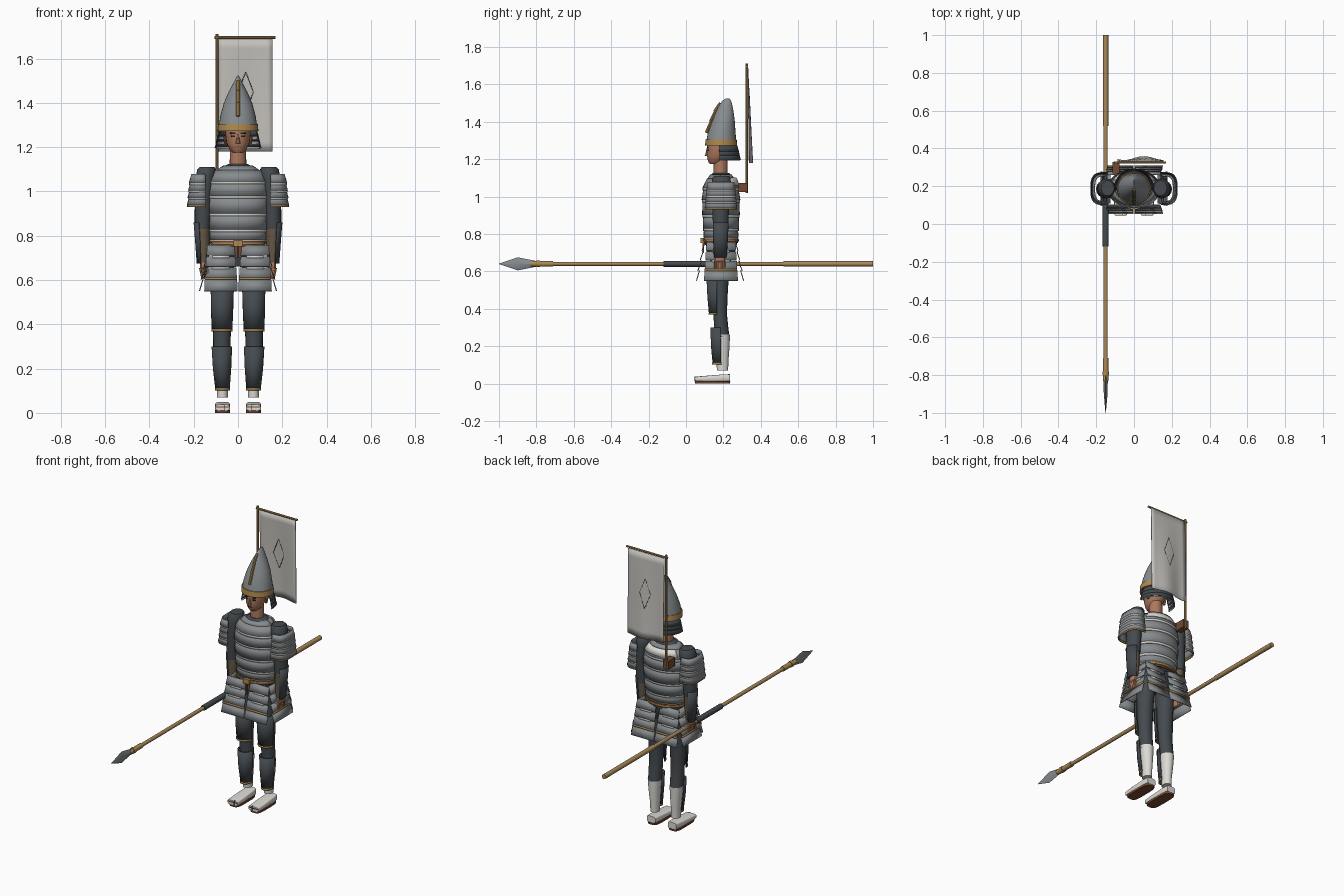
import bpy, bmesh
from math import sin, cos, radians, pi, copysign
from mathutils import Matrix, Vector

if "Cube" in bpy.data.objects:
    bpy.data.objects.remove(bpy.data.objects["Cube"])


def material(name, r, g, b):
    m = bpy.data.materials.new(name)
    m.use_nodes = True
    m.diffuse_color = (r, g, b, 1)
    m.node_tree.nodes["Principled BSDF"].inputs["Base Color"].default_value = (r, g, b, 1)
    return m


steel = material("steel", .24, .26, .27)
dark = material("dark cloth", .058, .068, .077)
gold = material("gold trim", .42, .25, .08)
wood = material("pale wood", .40, .25, .10)
white = material("white cloth", .72, .70, .66)
banner_grey = material("banner cloth", .55, .53, .50)
skin = material("skin", .42, .19, .11)
brown = material("brown leather", .17, .065, .03)
sleeve = material("brown sleeve", .13, .095, .06)
black = material("black", .015, .014, .014)

parts = []
ALONG_Y = Matrix.Rotation(pi / 2, 4, 'X')   # section height t becomes y = -t


def finish(name, bm, mat, thick=0):
    bmesh.ops.recalc_face_normals(bm, faces=bm.faces)
    mesh = bpy.data.meshes.new(name)
    bm.to_mesh(mesh)
    bm.free()
    mesh.materials.append(mat)
    ob = bpy.data.objects.new(name, mesh)
    bpy.context.collection.objects.link(ob)
    if thick:
        mod = ob.modifiers.new("Thickness", 'SOLIDIFY')
        mod.thickness = thick
        mod.offset = 0
    parts.append(ob)
    return ob


def loft(name, mat, sections, arc=None, n=20, p=2, s=1, thick=.005, matrix=None):
    """Skin rings (x, y, z, rx, ry); an arc gives an open, thickened shell."""
    bm = bmesh.new()
    a0, a1 = arc or (0, 360)
    count = n + 1 if arc else n
    rings = []
    for x, y, z, rx, ry in sections:
        ring = []
        for i in range(count):
            a = radians(a0 + (a1 - a0) * i / n)
            c, d = cos(a), sin(a)
            v = Vector((s * (x + rx * copysign(abs(c) ** (2 / p), c)),
                        y + ry * copysign(abs(d) ** (2 / p), d), z))
            ring.append(bm.verts.new(matrix @ v if matrix else v))
        rings.append(ring)
    for low, high in zip(rings, rings[1:]):
        for i in range(n):
            j = (i + 1) % count
            bm.faces.new((low[i], low[j], high[j], high[i]))
    if not arc:
        bm.faces.new(rings[0])
        bm.faces.new(rings[-1])
    return finish(name, bm, mat, thick if arc else 0)


def rod(name, mat, a, b, r, n=10):
    a, b = Vector(a), Vector(b)
    bm = bmesh.new()
    bmesh.ops.create_cone(bm, cap_ends=True, segments=n, radius1=r, radius2=r, depth=(b - a).length)
    rot = (b - a).to_track_quat('Z', 'Y').to_matrix().to_4x4()
    bm.transform(Matrix.Translation((a + b) / 2) @ rot)
    return finish(name, bm, mat)


def box(name, mat, centre, size):
    bm = bmesh.new()
    bmesh.ops.create_cube(bm, size=1)
    bm.transform(Matrix.Translation(centre) @ Matrix.Diagonal((*size, 1)))
    return finish(name, bm, mat)


def plate(name, mat, base, out, z0, z1, o0, o1, w0, w1, thick=.005):
    """Tilted flat plate: offsets o along 'out', widths w across it."""
    out = Vector(out)
    side = Vector((-out.y, out.x, 0))
    bm = bmesh.new()
    bm.faces.new([bm.verts.new(Vector((*base, z)) + out * o + side * w / 2)
                  for z, o, w in ((z0, o0, -w0), (z0, o0, w0), (z1, o1, w1), (z1, o1, -w1))])
    return finish(name, bm, mat, thick)


CY = .187   # depth of the body centre line

# Torso: dark under-layer, overlapping steel bands, white lacing under each edge
loft("pelvis", dark, [(0, CY, .66, .08, .06), (0, CY, .70, .11, .075), (0, CY, .78, .12, .085)])
loft("torso", dark, [(0, CY, .74, .112, .085), (0, CY, .98, .128, .09), (0, CY, 1.06, .118, .082),
                     (0, CY, 1.10, .085, .068), (0, CY, 1.125, .042, .045)], n=28)
edges = [.78, .828, .90, .98, 1.045, 1.095]
widths = [.125, .13, .135, .139, .133, .108]
for i in range(5):
    lo, hi, w, w2 = edges[i], edges[i + 1], widths[i], widths[i + 1]
    loft(f"chest_band_{i}", steel, [(0, CY, lo, w, w * .73), (0, CY, hi, w2 - .006, w2 * .73 - .006)],
         arc=(0, 360), n=32)
    loft(f"chest_lacing_{i}", white, [(0, CY, lo - .012, w - .002, w * .73 - .002),
                                      (0, CY, lo + .004, w - .002, w * .73 - .002)], arc=(0, 360), n=32)
loft("collar_yoke", steel, [(0, CY, 1.09, .102, .074), (0, CY, 1.115, .065, .056)], arc=(0, 360), n=28)
loft("back_yoke", white, [(0, CY, 1.06, .128, .098), (0, CY, 1.10, .098, .080)], arc=(30, 150))
loft("belt", brown, [(0, CY, .752, .124, .092), (0, CY, .776, .126, .094)], n=28)
loft("belt_cord", gold, [(0, CY, .762, .129, .097), (0, CY, .77, .129, .097)], n=28)
box("belt_knot", gold, (0, .088, .765), (.04, .02, .028))
for s in (-1, 1):
    box("belt_end", brown, (s * .009, .092, .73), (.012, .008, .06))

# Head and face
loft("neck", skin, [(0, .185, 1.10, .038, .038), (0, .185, 1.22, .036, .036)])
loft("head", skin, [(0, .155, 1.175, .022, .028), (0, .163, 1.19, .038, .046), (0, .172, 1.22, .052, .06),
                    (0, .178, 1.26, .057, .066), (0, .18, 1.31, .057, .066)], n=24)
loft("nose", skin, [(0, .11, 1.217, .011, .011), (0, .113, 1.225, .009, .01), (0, .117, 1.26, .004, .006)], n=8)
box("mouth", brown, (0, .115, 1.204), (.026, .006, .004))
for s in (-1, 1):
    box("eye", black, (s * .022, .118, 1.249), (.018, .008, .006))
    box("eyebrow", black, (s * .023, .117, 1.263), (.024, .008, .005))
    loft("ear", skin, [(.057, .19, 1.215, .005, .009), (.06, .19, 1.25, .007, .014)], s=s, n=8)

# Helmet: tall narrowing bowl, brow band, front ridge and neck guard
loft("helmet", steel, [(0, .188, 1.285, .088, .082), (0, .191, 1.34, .08, .074), (0, .2, 1.4, .064, .061),
                       (0, .207, 1.45, .042, .048), (0, .213, 1.495, .018, .033), (0, .219, 1.515, .008, .02),
                       (0, .222, 1.524, .002, .01)], n=28)
loft("helmet_brow_band", gold, [(0, .188, 1.272, .092, .086), (0, .188, 1.305, .09, .083)], n=28)
ridge = [(.19, 1.5), (.163, 1.455), (.14, 1.4), (.118, 1.34)]
for (ya, za), (yb, zb) in zip(ridge, ridge[1:]):
    rod("helmet_ridge", gold, (0, ya - .006, za), (0, yb - .01, zb), .008, 8)
for i in range(3):
    z, r = 1.262 - i * .022, .088 + i * .005
    loft(f"neck_guard_{i}", dark, [(0, CY, z - .022, r + .006, r + .006), (0, CY, z + .012, r - .004, r - .004)],
         arc=(-5, 185))
    loft(f"neck_guard_lacing_{i}", white, [(0, CY, z - .026, r + .002, r + .002), (0, CY, z - .018, r + .002, r + .002)],
         arc=(-5, 185), thick=.004)

for s, side in ((1, "left"), (-1, "right")):
    # Arms and hands
    loft(f"{side}_upper_arm", dark, [(.16, .185, .83, .036, .04), (.155, .185, .96, .04, .046),
                                     (.147, .188, 1.06, .045, .053), (.142, .19, 1.10, .042, .048),
                                     (.14, .19, 1.11, .034, .04)], s=s)
    loft(f"{side}_forearm", sleeve, [(.156, .182, .68, .024, .03), (.157, .183, .76, .03, .036),
                                     (.16, .185, .85, .034, .038)], s=s)
    loft(f"{side}_arm_guard", dark, [(.156, .182, .675, .028, .034), (.157, .183, .77, .034, .04),
                                     (.16, .185, .86, .038, .042)], arc=(-65, 75), s=s)
    loft(f"{side}_hand", skin, [(.152, .18, .605, .012, .022), (.152, .18, .64, .02, .03),
                                (.155, .182, .69, .018, .024)], n=12, p=3, s=s)
    for i in range(4):
        y = .157 + i * .015
        rod(f"{side}_finger", skin, (s * .168, y, .655), (s * .158, y, .61), .008, 8)

    # Shoulder armour in four curved rows
    for i in range(4):
        z, g = 1.07 - i * .033, i * .003
        row = [(.158, CY, z - .033, .062 + g, .076 + g), (.158, CY, z + .008, .05 + g, .068 + g)]
        loft(f"{side}_shoulder_plate_{i}", steel, row, arc=(-95, 95), p=3, s=s)
        loft(f"{side}_shoulder_trim_{i}", gold if i == 3 else white,
             [(.158, CY, z - .041, .06 + g, .074 + g), (.158, CY, z - .031, .06 + g, .074 + g)],
             arc=(-95, 95), p=3, s=s)

    # Skirt panels: front, back and side, each in four flared rows
    for place, base, out, w in (("front", (s * .077, CY - .085), (0, -1, 0), .125),
                                ("back", (s * .077, CY + .075), (0, 1, 0), .125),
                                ("side", (s * .128, CY), (s, 0, 0), .155)):
        for k in range(4):
            name = f"{side}_{place}_skirt"
            top, o, wk = .757 - .051 * k, .01 * k, w + .007 * k
            low = top - .046 - (.008 if k == 3 else 0)
            plate(f"{name}_plate_{k}", steel, base, out, top, low, o, o + .016, wk, wk + .005)
            if k < 2:
                plate(f"{name}_lacing_{k}", white, base, out, low, low - .011, o + .012, o + .014, wk * .6, wk * .6)
            elif k == 2:
                plate(f"{name}_trim", gold, base, out, low + .003, low - .007, o + .016, o + .018, wk + .005, wk + .005)

    # Legs, thigh guards, shin guards and socks
    loft(f"{side}_leg", dark, [(.073, .193, .25, .037, .04), (.073, .188, .30, .039, .038), (.072, .183, .37, .04, .036),
                               (.072, .18, .46, .044, .042), (.07, .178, .56, .047, .05), (.064, CY, .72, .05, .06)], s=s)
    loft(f"{side}_sock", white, [(.07, .195, .07, .025, .03), (.07, .195, .12, .026, .032),
                                 (.072, .196, .2, .033, .037), (.073, .194, .262, .038, .041)], s=s)
    loft(f"{side}_thigh_guard", dark, [(.072, .17, .372, .044, .045), (.072, .17, .46, .048, .053),
                                       (.071, .172, .56, .05, .06)], arc=(-175, -5), s=s)
    loft(f"{side}_thigh_trim", gold, [(.072, .17, .368, .045, .047), (.072, .17, .378, .045, .047)],
         arc=(-175, -5), s=s, thick=.006)
    loft(f"{side}_shin_guard", dark, [(.07, .185, .105, .03, .04), (.072, .183, .2, .039, .047),
                                      (.073, .18, .3, .044, .047)], arc=(-185, 5), s=s)
    loft(f"{side}_shin_trim", gold, [(.07, .185, .102, .031, .042), (.07, .185, .113, .031, .042)],
         arc=(-185, 5), s=s, thick=.006)

    # Shoes with split toes
    loft(f"{side}_sole", brown, [(.07, .142, 0, .034, .093), (.07, .142, .012, .035, .095)], p=4, n=24, s=s)
    loft(f"{side}_shoe", white, [(.07, .031, -.234, .028, .019), (.07, .03, -.2, .033, .019), (.07, .026, -.1, .035, .015),
                                 (.07, .024, -.048, .033, .013)], p=5, s=s, matrix=ALONG_Y)
    box(f"{side}_toe_split", black, (s * .06, .062, .025), (.004, .032, .026))
    box(f"{side}_toe_strap", brown, (s * .07, .049, .027), (.062, .006, .005))

# Spear lying level in the right hand
for name, mat, t0, t1, r in (("spear_shaft", wood, -1, .82, .011), ("spear_butt", wood, -1, -.52, .014),
                             ("spear_grip", dark, -.12, .12, .016), ("spear_socket", gold, .71, .83, .015),
                             ("spear_collar", gold, .78, .8, .018)):
    loft(name, mat, [(-.15, .64, t0, r, r), (-.15, .64, t1, r, r)], n=12, matrix=ALONG_Y)
loft("spear_blade", steel, [(-.15, .64, .79, .012, .013), (-.15, .64, .9, .01, .035), (-.15, .64, 1, .001, .001)],
     n=4, matrix=ALONG_Y)

# Banner: holder, pole, crossbar, hanging cloth and diamond outline
FX, FY = -.095, .325
box("banner_holder", brown, (FX, .298, 1.048), (.036, .062, .05))
rod("banner_pole", wood, (FX, FY, 1.02), (FX, FY, 1.71), .007)
rod("banner_crossbar", wood, (FX - .01, FY, 1.695), (.17, FY, 1.695), .006)


def cloth_point(x, z):
    drop = (1.69 - z) * 2
    return Vector((x, FY + .006 + drop * (.016 + .01 * sin(x * 30)), z))


bm = bmesh.new()
NX, NZ = 10, 12
grid = [[bm.verts.new(cloth_point(FX + .008 + .242 * i / NX, 1.69 - .51 * j / NZ)) for i in range(NX + 1)]
        for j in range(NZ + 1)]
for j in range(NZ):
    for i in range(NX):
        bm.faces.new((grid[j][i], grid[j][i + 1], grid[j + 1][i + 1], grid[j + 1][i]))
finish("banner_cloth", bm, banner_grey, .003)
corners = [cloth_point(.035 + .035 * cos(k * pi / 2), 1.45 + .09 * sin(k * pi / 2)) for k in range(5)]
for a, b in zip(corners, corners[1:]):
    rod("banner_diamond_line", dark, a, b, .0025, 6)

# Smooth curved surfaces, keep hard edges
bpy.ops.object.select_all(action='DESELECT')
for ob in parts:
    ob.select_set(True)
bpy.context.view_layer.objects.active = parts[0]
bpy.ops.object.shade_smooth_by_angle(angle=radians(35))
